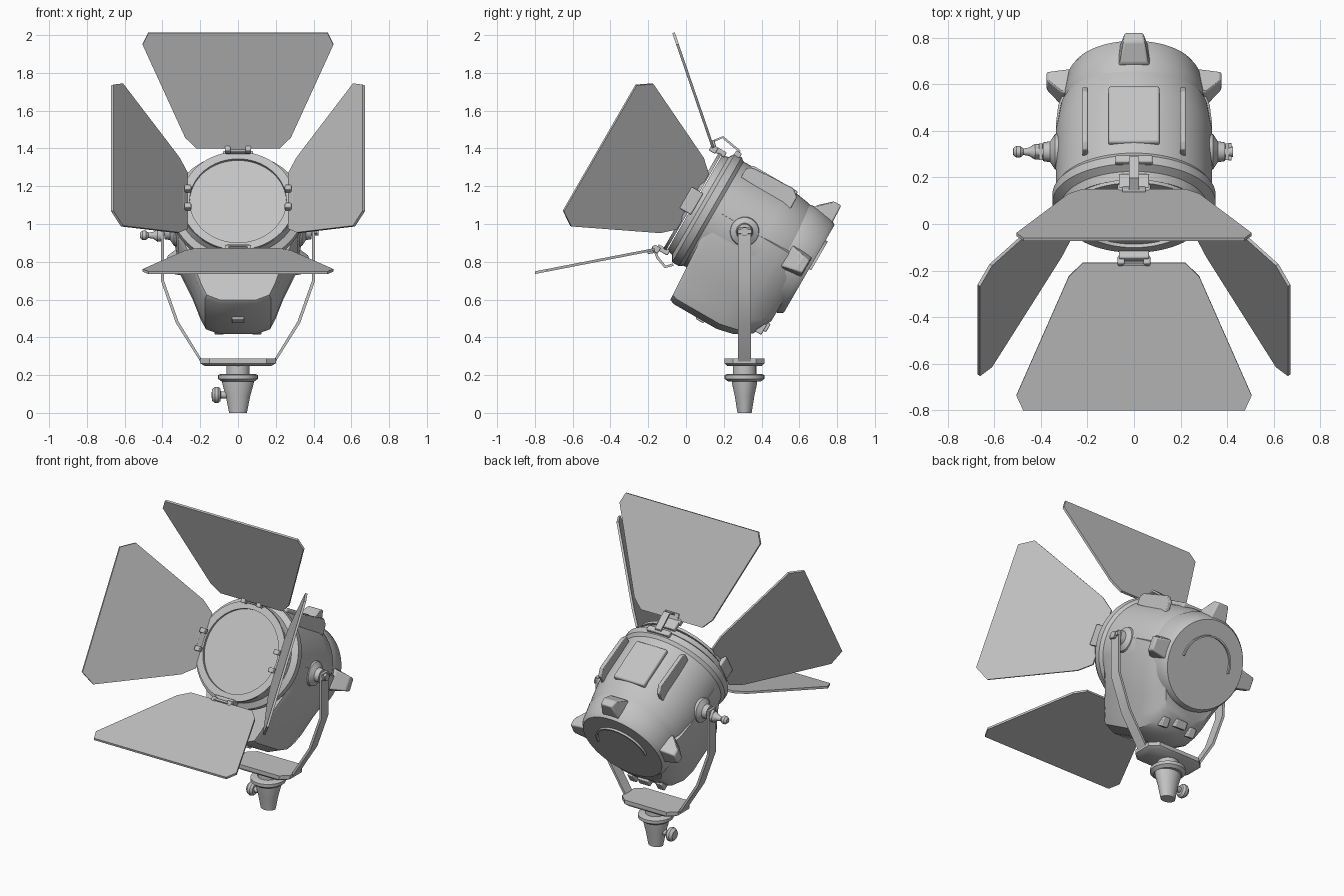
import bpy, bmesh
from math import sin, cos, pi, radians
from mathutils import Matrix, Vector

if "Cube" in bpy.data.objects:
    bpy.data.objects.remove(bpy.data.objects["Cube"])

grey = bpy.data.materials.new("grey metal")
grey.use_nodes = True
grey.diffuse_color = (0.55, 0.55, 0.55, 1)
grey.node_tree.nodes["Principled BSDF"].inputs["Base Color"].default_value = (0.55, 0.55, 0.55, 1)

parts = []
T = Matrix.Translation


def rot(deg, axis):
    return Matrix.Rotation(radians(deg), 4, axis)


# Lamp frame: x across, y up the lens, z forward along the tilted optical axis
LAMP = T((0, 0.31, 0.96)) @ rot(60, 'X')
SIDE = rot(-90, 'Y')              # profile plane becomes (forward, up)
YOKE = T((0, 0.31, 0)) @ rot(90, 'X')


def finish(name, bm, m, bevel=0):
    bmesh.ops.remove_doubles(bm, verts=bm.verts, dist=1e-5)
    bmesh.ops.transform(bm, matrix=m, verts=bm.verts)
    bmesh.ops.recalc_face_normals(bm, faces=bm.faces)
    me = bpy.data.meshes.new(name)
    bm.to_mesh(me)
    bm.free()
    me.materials.append(grey)
    ob = bpy.data.objects.new(name, me)
    bpy.context.collection.objects.link(ob)
    if bevel:
        mod = ob.modifiers.new("edge bevel", 'BEVEL')
        mod.width = bevel
        mod.segments = 2
    parts.append(ob)
    return ob


def loft(name, rings, m, caps=True, bevel=0):
    bm = bmesh.new()
    rows = [[bm.verts.new(p) for p in ring] for ring in rings]
    n = len(rows[0])
    for a, b in zip(rows, rows[1:]):
        for i in range(n):
            j = (i + 1) % n
            bm.faces.new((a[i], a[j], b[j], b[i]))
    if caps:
        bm.faces.new(rows[0])
        bm.faces.new(rows[-1])
    return finish(name, bm, m, bevel)


def lathe(name, profile, m, segs=48):
    rings = [[(max(r, 1e-4) * cos(2 * pi * i / segs), max(r, 1e-4) * sin(2 * pi * i / segs), h)
              for i in range(segs)] for r, h in profile]
    return loft(name, rings, m)


def prism(name, pts, depth, m, bevel=0):
    return loft(name, [[(x, y, z) for x, y in pts] for z in (-depth / 2, depth / 2)], m, bevel=bevel)


def box(name, centre, size, m, bevel=0.006):
    x, y = size[0] / 2, size[1] / 2
    return prism(name, [(-x, -y), (x, -y), (x, y), (-x, y)], size[2], m @ T(centre), bevel)


def ribbon(name, pts, width, thick, m):
    rings = []
    for i, p in enumerate(pts):
        a, b = Vector(pts[max(i - 1, 0)]), Vector(pts[min(i + 1, len(pts) - 1)])
        d = (b - a).normalized()
        nx, ny = -d.y * thick / 2, d.x * thick / 2
        rings.append([(p[0] + k * nx, p[1] + k * ny, w * width / 2)
                      for k, w in ((1, 1), (1, -1), (-1, -1), (-1, 1))])
    return loft(name, rings, m)


# Barrel, rear cap and lens
lathe("barrel", [(0, -.27), (.29, -.27), (.315, -.22), (.335, -.1), (.335, .19), (.35, .21),
                 (.35, .25), (.315, .27), (.305, .305), (.258, .305), (.252, .23), (0, .23)],
      LAMP @ Matrix.Diagonal((1, .95, 1, 1)), 64)
lathe("rear_cap", [(0, -.22), (.295, -.22), (.303, -.27), (.285, -.37), (.268, -.395), (0, -.395)], LAMP, 64)
lathe("lens", [(.254, .225), (.254, .235), (.2, .247), (.13, .256), (.06, .26), (0, .261)], LAMP, 64)
lathe("door_frame", [(.256, .31), (.3, .31), (.3, .327), (.256, .327), (.256, .31)], LAMP, 64).data.update()
ribbon("rear_handle_arc", [(.17 * cos(a * pi / 14), .17 * sin(a * pi / 14)) for a in range(15)],
       .02, .01, LAMP @ T((0, 0, -.398)))

# Lower housing hanging under the barrel
half = [(.2, .1), (.335, .02), (.315, -.14), (.25, -.29), (.205, -.42), (.175, -.485), (.1, -.515)]
outline = half + [(-x, t) for x, t in reversed(half)]
loft("lower_housing", [[(x * kx, t * kt, s - t * ks) for x, t in outline] for s, kx, kt, ks in
                       ((.19, .95, .99, -.06), (.15, 1, 1.01, -.03), (-.13, 1, 1.01, 0),
                        (-.22, .97, .97, 0), (-.31, .88, .86, 0), (-.36, .78, .66, 0))], LAMP)
box("bottom_latch", (0, -.52, -.03), (.065, .02, .05), LAMP)
box("rear_latch", (0, -.38, -.335), (.08, .05, .06), LAMP)
for side in (-1, 1):
    box("rear_vent", (side * .1, -.4, -.325), (.05, .06, .05), LAMP)

# Top vent fins
fin = [(.16, .24), (.16, .295), (.13, .315), (-.11, .328), (-.15, .295), (-.15, .22)]
for side in (-1, 1):
    prism("vent_fin", fin, .024, LAMP @ T((side * .21, 0, 0)) @ SIDE, .005)
box("vent_panel", (0, .3, 0), (.22, .05, .28), LAMP, .01)

# Rear lugs: top, left and right
for turn in (0, 90, -90):
    loft("rear_lug", [[(-w, .24, s0), (w, .24, s0), (w * k, r, s1), (-w * k, r, s1)]
                      for w, k, r, s0, s1 in ((.085, .7, .31, -.25, -.26), (.075, .6, .375, -.3, -.33),
                                              (.065, .6, .375, -.38, -.375))],
         LAMP @ rot(turn, 'Z'), bevel=.008)

# Barn doors with their hinge clips
wide = ((.22, 0), (.28, .06), (.505, .58), (.475, .645))
narrow = ((.17, 0), (.23, .08), (.435, .6), (.385, .69))
for name, turn, shape, r, s, splay in (("top", 0, wide, .3, .365, 41), ("bottom", 180, wide, .32, .365, 41),
                                       ("right", 90, narrow, .27, .32, 35), ("left", -90, narrow, .27, .32, 35)):
    spin = LAMP @ rot(turn, 'Z')
    leaf = spin @ T((0, r, s)) @ rot(90 - splay, 'X')
    prism(name + "_barn_door", list(shape) + [(-x, y) for x, y in reversed(shape)], .014, leaf)
    box(name + "_hinge_clip", (0, .3, .325), (.13, .03, .07), spin)
    box(name + "_hinge_leaf", (0, .01, -.008), (.1, .06, .02), leaf, .004)
    for x in (-.055, .055):
        box(name + "_hinge_knuckle", (x, r - .005, .36), (.03, .035, .04), spin)
ribbon("top_catch", [(.23, .33), (.235, .355), (.35, .375), (.38, .335), (.36, .3)], .045, .012, LAMP @ SIDE)
box("top_catch_plate", (0, .335, .235), (.16, .03, .035), LAMP)
ribbon("bottom_catch", [(.24, -.34), (.27, -.372), (.33, -.35), (.38, -.31)], .1, .014, LAMP @ SIDE)

# Yoke and base plate
arm = [(.4, .985), (.4, .7), (.322, .48), (.19, .268)]
ribbon("yoke", arm + [(-x, z) for x, z in reversed(arm)], .07, .016, YOKE)
corner = [(.2, -.06), (.2, .06), (.15, .105), (-.15, .105), (-.2, .06), (-.2, -.06), (-.15, -.105), (.15, -.105)]
loft("base_plate", [[(x * k, y * k, z) for x, y in corner] for z, k in ((.248, .87), (.262, 1), (.287, 1))],
     T((0, .31, 0)))

# Stand socket with its clamp knob
STAND = T((0, .31, 0))
lathe("socket_neck", [(0, .19), (.062, .19), (.062, .26), (0, .26)], STAND, 24)
lathe("socket_collar", [(0, .165), (.085, .165), (.105, .18), (.105, .2), (.09, .207), (0, .207)], STAND, 32)
lathe("socket", [(0, 0), (.047, 0), (.065, .09), (.083, .155), (.085, .175), (0, .175)],
      STAND @ Matrix.Diagonal((1, .8, 1, 1)), 32)
KNOB = STAND @ T((0, 0, .095)) @ rot(-90, 'Y')
lathe("clamp_screw", [(0, .04), (.018, .04), (.018, .1), (0, .1)], KNOB, 16)
lathe("clamp_knob", [(0, .09), (.032, .092), (.043, .105), (.043, .122), (.03, .138), (0, .14)], KNOB, 12)

# Tilt pivots on both sides
for side in (-1, 1):
    axis = T((0, .31, .96)) @ rot(90 * side, 'Y')
    lathe("pivot_boss", [(0, .3), (.085, .3), (.075, .34), (.045, .36), (.04, .39), (0, .39)], axis, 24)
    lathe("pivot_bolt", [(0, .38), (.022, .38), (.022, .425), (0, .425)], axis, 16)
PIVOT = T((0, .31, .96)) @ rot(90, 'Y')
box("pivot_pin", (0, 0, .412), (.025, .075, .014), PIVOT, .003)
TILT = T((0, .31, .94)) @ rot(-90, 'Y')
lathe("tilt_handle", [(0, .4), (.032, .4), (.034, .425), (.018, .45), (.014, .475), (.025, .488),
                      (.025, .505), (.015, .518), (0, .52)], TILT, 16)

# Smooth round surfaces while keeping edges sharp
bpy.ops.object.select_all(action='DESELECT')
for ob in parts:
    ob.select_set(True)
bpy.context.view_layer.objects.active = parts[0]
bpy.ops.object.shade_smooth_by_angle(angle=radians(35))
